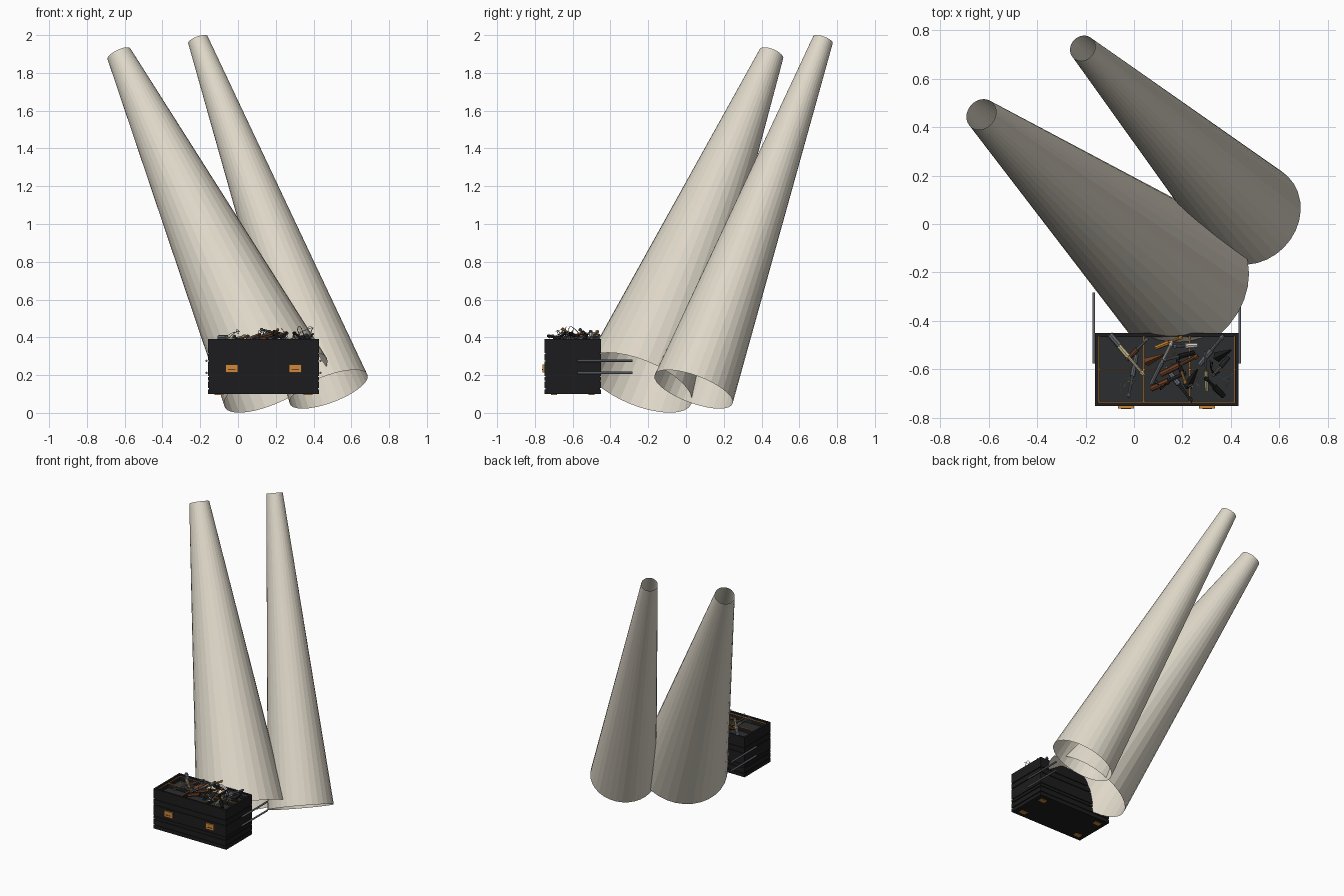
import bpy, bmesh, math, random
from mathutils import Vector

random.seed(4)
cube = bpy.data.objects.get("Cube")
if cube:
    bpy.data.objects.remove(cube)


def material(name, r, g, b):
    m = bpy.data.materials.new(name)
    m.use_nodes = True
    m.diffuse_color = (r, g, b, 1)
    m.node_tree.nodes["Principled BSDF"].inputs["Base Color"].default_value = (r, g, b, 1)
    return m


CREAM = material("cream", .73, .68, .58)
BLACK = material("black", .012, .012, .013)
CHARCOAL = material("charcoal", .025, .027, .028)
ORANGE = material("orange", .62, .25, .04)
STEEL = material("steel grey", .13, .14, .16)
BROWN = material("brown", .15, .05, .018)
WOOD = material("pale wood", .55, .47, .25)
WHITE = material("off white", .75, .73, .68)


def finish(name, bm, mat):
    me = bpy.data.meshes.new(name)
    bm.to_mesh(me)
    bm.free()
    me.materials.append(mat)
    ob = bpy.data.objects.new(name, me)
    bpy.context.collection.objects.link(ob)
    return ob


def tube(name, a, b, r1, r2, mat, sides=10, caps=True, smooth=False):
    """Tapered cylinder running from point a to point b."""
    a, b = Vector(a), Vector(b)
    bm = bmesh.new()
    bmesh.ops.create_cone(bm, cap_ends=caps, segments=sides, radius1=r1, radius2=r2,
                          depth=(b - a).length)
    turn = (b - a).to_track_quat('Z', 'Y').to_matrix()
    bmesh.ops.rotate(bm, matrix=turn, verts=bm.verts)
    bmesh.ops.translate(bm, vec=(a + b) / 2, verts=bm.verts)
    for f in bm.faces:
        f.smooth = smooth and len(f.verts) == 4
    return finish(name, bm, mat)


def box(name, lo, hi, mat, open_top=False):
    """Box between two corners, optionally without its top face."""
    lo, hi = Vector(lo), Vector(hi)
    bm = bmesh.new()
    bmesh.ops.create_cube(bm, size=1)
    bmesh.ops.scale(bm, vec=hi - lo, verts=bm.verts)
    bmesh.ops.translate(bm, vec=(lo + hi) / 2, verts=bm.verts)
    if open_top:
        bmesh.ops.delete(bm, geom=[f for f in bm.faces if f.normal.z > .5], context='FACES')
    return finish(name, bm, mat)


# Two open, leaning, tapered tubes
tube("large_cone", (.2, -.25, .16), (-.63, .452, 1.9), .3, .067, CREAM, 32, False)
tube("small_cone", (.48, .04, .125), (-.212, .725, 1.975), .22, .055, CREAM, 32, False)

# Tool chest: recessed core wrapped by stacked bands
X0, X1, Y0, Y1 = -.16, .43, -.75, -.45
box("chest_core", (X0 + .006, Y0 + .006, .1), (X1 - .006, Y1 - .006, .34), BLACK)
for z0, z1 in ((.1, .125), (.132, .165), (.172, .19), (.196, .272), (.278, .312), (.318, .34)):
    box("chest_band", (X0, Y0, z0), (X1, Y1, z1), BLACK)

# Rim walls around the open top
W = .014
box("front_rim", (X0, Y0, .33), (X1, Y0 + W, .39), BLACK)
box("back_rim", (X0, Y1 - W, .33), (X1, Y1, .39), BLACK)
box("right_rim", (X0, Y0, .33), (X0 + W, Y1, .39), BLACK)
box("left_rim", (X1 - W, Y0, .33), (X1, Y1, .39), BLACK)

# Compartment floors and their orange edging
cols = (X0 + W, .04, .23, X1 - W)
rows = (Y0 + W, -.6, Y1 - W)
for i in range(3):
    for j in range(2):
        box("compartment_floor", (cols[i], rows[j], .338), (cols[i + 1], rows[j + 1], .346), CHARCOAL)
T = .003
for x in cols:
    box("divider", (x - T, rows[0], .34), (x + T, rows[2], .375), BLACK)
    box("divider_edge", (x - T, rows[0], .375), (x + T, rows[2], .379), ORANGE)
for y in rows:
    back = y == rows[2]
    box("divider", (cols[0], y - T, .34), (cols[3], y + T, .375), BLACK)
    box("divider_edge", (cols[0], y - T, .375), (cols[3], y + T, .379), STEEL if back else ORANGE)

# Front latches and foot plates
for x in (-.033, .302):
    box("latch", (x - .033, Y0 - .01, .215), (x + .033, Y0 + .01, .257), ORANGE)
    box("latch_slot", (x - .02, Y0 - .012, .228), (x + .02, Y0 - .009, .233), BROWN)
for x in (X0 + .06, X1 - .06):
    for y in (Y0 + .05, Y1 - .05):
        box("foot_plate", (x - .024, y - .016, .096), (x + .024, y + .016, .104), ORANGE)

# Pull rails on both sides
for x in (X0 - .006, X1 + .006):
    for z in (.212, .276):
        tube("pull_rail", (x, -.575, z), (x, -.283, z), .006, .006, STEEL, 10, True, True)


def tool(x1, y1, x2, y2, r, grip, shaft, z=.385, rise=.02):
    """Hand tool: thick grip, thinner shaft and a small tip."""
    a, b = Vector((x1, y1, z - rise / 2)), Vector((x2, y2, z + rise))
    m = a.lerp(b, .55)
    tube("tool_grip", a, m, r * .85, r, grip, 8)
    tube("tool_shaft", m, b, r * .55, r * .5, shaft, 8)
    tube("tool_tip", b, b + (b - a) * .1, r * .9, r * .5, shaft, 6)


# Loose tools heaped in the compartments
tool(-.09, -.47, .03, -.61, .012, WOOD, WOOD)
tool(.01, -.54, -.02, -.70, .011, STEEL, STEEL)
tool(-.03, -.56, .05, -.48, .011, BROWN, STEEL)
tool(.09, -.51, .19, -.47, .011, ORANGE, ORANGE, .4, .03)
tool(.26, -.5, .17, -.505, .012, WHITE, STEEL, .41)
tool(.13, -.59, .23, -.72, .012, STEEL, CHARCOAL)
tool(.11, -.62, .25, -.55, .014, BROWN, BROWN, .4)
tool(.27, -.58, .36, -.47, .013, STEEL, STEEL, .39)
tool(.3, -.69, .295, -.54, .009, WOOD, STEEL)
tool(.07, -.66, .15, -.5, .01, STEEL, WHITE, .4)
tool(.07, -.68, .2, -.62, .014, BROWN, CHARCOAL)
tool(.37, -.71, .3, -.64, .013, BLACK, BLACK, .39, .03)
tool(.18, -.56, .21, -.65, .01, BLACK, ORANGE, .41, .03)
tool(.39, -.55, .33, -.62, .01, CHARCOAL, STEEL, .38)
tool(.25, -.53, .13, -.56, .011, BLACK, STEEL, .42)


# Hammer and flat pieces
tube("hammer_head", (-.06, -.5, .4), (-.1, -.455, .4), .013, .013, STEEL, 8)
tube("dark_wedge", (.34, -.55, .37), (.4, -.52, .42), .022, .004, BLACK, 4)
tube("dark_wedge", (.22, -.67, .37), (.26, -.6, .43), .02, .004, BLACK, 4)
tube("brown_wedge", (.05, -.57, .38), (.12, -.54, .42), .018, .005, BROWN, 4)


def wire(x, y, mat):
    """Thin tangled wire wandering upwards from a compartment."""
    cu = bpy.data.curves.new("loose_wire", 'CURVE')
    cu.dimensions = '3D'
    cu.bevel_depth = .0017
    cu.bevel_resolution = 0
    cu.resolution_u = 4
    sp = cu.splines.new('NURBS')
    sp.points.add(8)
    sp.use_endpoint_u = True
    for p in sp.points:
        p.co = (x + random.uniform(-.05, .05), y + random.uniform(-.05, .05),
                random.uniform(.36, .475), 1)
    cu.materials.append(mat)
    ob = bpy.data.objects.new("loose_wire", cu)
    bpy.context.collection.objects.link(ob)


for x, y, mat in ((-.03, -.65, WHITE), (.1, -.66, BLACK), (.17, -.55, WOOD),
                  (.25, -.64, WHITE), (.34, -.6, BLACK), (.37, -.66, WHITE)):
    wire(x, y, mat)
